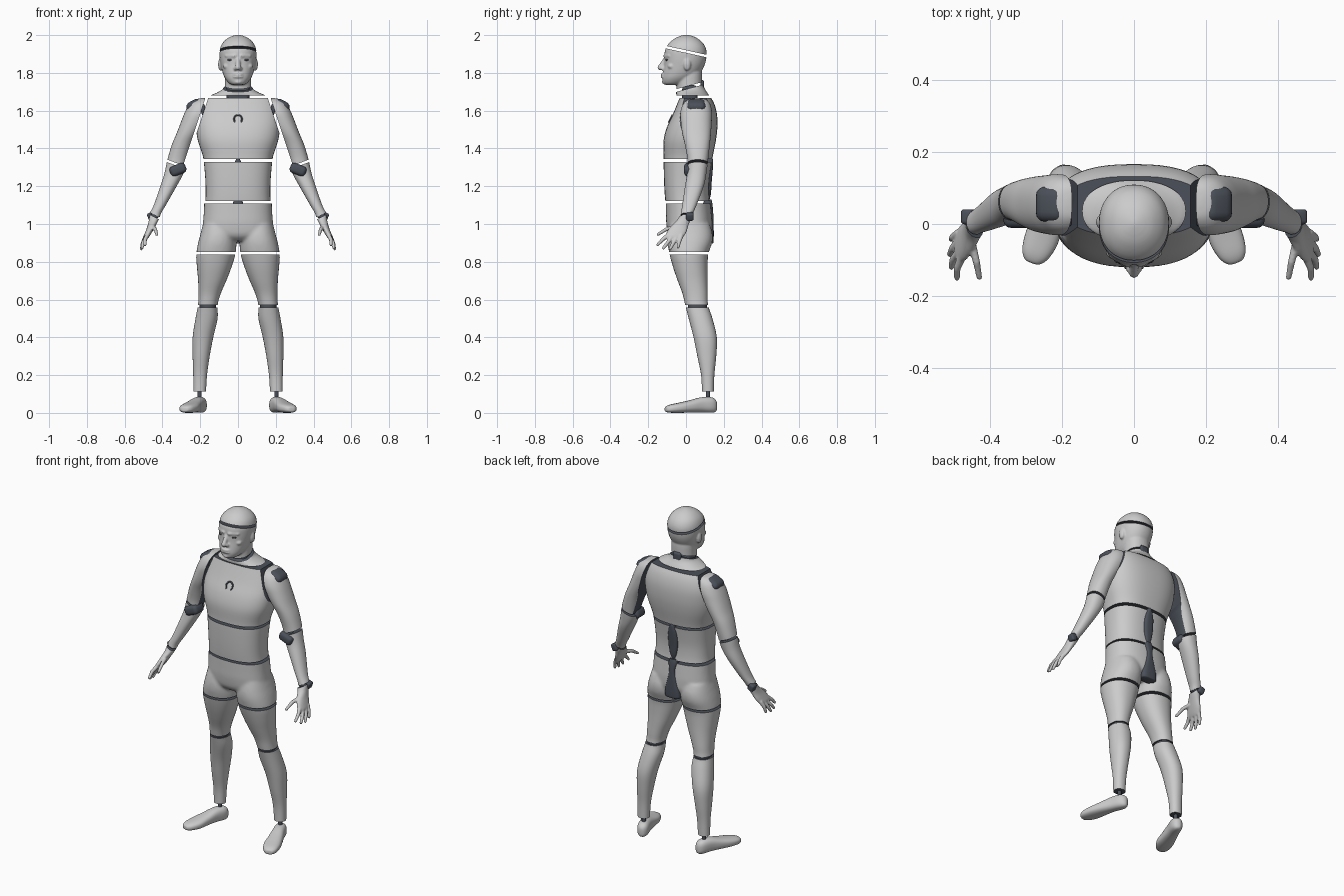
import bpy, bmesh, math
from mathutils import Vector, Matrix

if "Cube" in bpy.data.objects:
    bpy.data.objects.remove(bpy.data.objects["Cube"])

dark = bpy.data.materials.new("dark_joint")
dark.diffuse_color = (0.07, 0.08, 0.10, 1)
dark.use_nodes = True
dark.node_tree.nodes["Principled BSDF"].inputs["Base Color"].default_value = dark.diffuse_color


def spow(v, p):
    return math.copysign(abs(v) ** p, v)


def loft(secs, e=2.2, bm=None, mat=None, n=48, sub=4):
    """Superellipse loft; each section is (z, x0, x1, y0, y1)."""
    bm = bm or bmesh.new()
    mat = mat or Matrix()
    rows = []
    for i in range(len(secs) - 1):
        p = [secs[max(0, min(len(secs) - 1, i + k))] for k in (-1, 0, 1, 2)]
        for s in range(sub + (i == len(secs) - 2)):
            t = s / sub
            rows.append([0.5 * (2 * b + (c - a) * t + (2 * a - 5 * b + 4 * c - d) * t * t
                                + (3 * b - a - 3 * c + d) * t ** 3) for a, b, c, d in zip(*p)])
    rings = []
    for z, x0, x1, y0, y1 in rows:
        ring = []
        for k in range(n):
            a = 2 * math.pi * k / n
            ring.append(bm.verts.new(mat @ Vector((
                (x0 + x1) / 2 + (x1 - x0) / 2 * spow(math.cos(a), 2 / e),
                (y0 + y1) / 2 + (y1 - y0) / 2 * spow(math.sin(a), 2 / e), z))))
        rings.append(ring)
    for r, q in zip(rings, rings[1:]):
        for k in range(n):
            bm.faces.new((r[k], r[(k + 1) % n], q[(k + 1) % n], q[k]))
    bm.faces.new(rings[0][::-1])
    bm.faces.new(rings[-1])
    bmesh.ops.recalc_face_normals(bm, faces=bm.faces[:])
    return bm


def sym(rows):
    return [(z, -w, w, a, b) for z, w, a, b in rows]


def ball(bm, loc, r):
    r = r if isinstance(r, tuple) else (r, r, r)
    bmesh.ops.create_icosphere(bm, subdivisions=2, radius=1,
                               matrix=Matrix.Translation(loc) @ Matrix.Diagonal((*r, 1)))


def chain(bm, pts, r0, r1, n=14):
    """Run of overlapping balls along a polyline, fused later into a tube."""
    pts = [Vector(p) for p in pts]
    m = len(pts) - 1
    for i in range(n * m + 1):
        k = min(i // n, m - 1)
        ball(bm, pts[k].lerp(pts[k + 1], i / n - k), r0 + (r1 - r0) * i / (n * m))


def fuse(bm, voxel, smooth=3):
    me = bpy.data.meshes.new("tmp")
    bm.to_mesh(me)
    ob = bpy.data.objects.new("tmp", me)
    bpy.context.collection.objects.link(ob)
    mod = ob.modifiers.new("r", 'REMESH')
    mod.mode, mod.voxel_size = 'VOXEL', voxel
    out = bmesh.new()
    ev = ob.evaluated_get(bpy.context.evaluated_depsgraph_get())
    out.from_mesh(ev.to_mesh())
    bpy.data.objects.remove(ob)
    for _ in range(smooth):
        bmesh.ops.smooth_vert(out, verts=out.verts[:], factor=0.5,
                              use_axis_x=True, use_axis_y=True, use_axis_z=True)
    return out


def piece(name, src, planes=(), mirror=False, all_dark=False):
    """Cut a copy of src by planes (point, outward normal) and cap in dark."""
    bm = src.copy()
    for f in bm.faces:
        f.material_index = 0
    for co, no in planes:
        g = bmesh.ops.bisect_plane(bm, geom=bm.verts[:] + bm.edges[:] + bm.faces[:], dist=1e-6,
                                   plane_co=co, plane_no=no, clear_outer=True)
        edges = [x for x in g['geom_cut'] if isinstance(x, bmesh.types.BMEdge) and x.is_boundary]
        for f in bmesh.ops.holes_fill(bm, edges=edges, sides=0)['faces']:
            f.material_index = 1
    me = bpy.data.meshes.new(name)
    bm.to_mesh(me)
    bm.free()
    me.materials.append(dark if all_dark else None)
    me.materials.append(dark)
    ob = bpy.data.objects.new(name, me)
    bpy.context.collection.objects.link(ob)
    if mirror:
        ob.modifiers.new("mirror", 'MIRROR').use_clip = False
    return ob


def block(name, loc, size, tilt=0, bevel=0.012, mirror=False):
    bm = bmesh.new()
    bmesh.ops.create_cube(bm, size=1, matrix=Matrix.Diagonal((*size, 1)))
    bmesh.ops.bevel(bm, geom=bm.edges[:], offset=bevel, segments=4, profile=0.5, affect='EDGES')
    bm.transform(Matrix.Translation(loc) @ Matrix.Rotation(math.radians(tilt), 4, 'Y'))
    piece(name, bm, mirror=mirror, all_dark=True)


def above(z):
    return ((0, 0, z), (0, 0, 1))


def below(z):
    return ((0, 0, z), (0, 0, -1))


def gap(co, no, g):
    """The two faces of a slot of width g."""
    co, no = Vector(co), Vector(no).normalized()
    return (co - no * g / 2, no), (co + no * g / 2, -no)


# torso
torso = loft(sym([(1.10, .175, -.107, .128), (1.15, .171, -.112, .122), (1.22, .172, -.116, .122),
                  (1.30, .178, -.118, .132), (1.36, .186, -.118, .142), (1.44, .212, -.119, .158),
                  (1.51, .222, -.102, .166), (1.58, .22, -.070, .164), (1.64, .205, -.045, .148),
                  (1.69, .185, -.025, .118)]), e=2.5)
arm_in, arm_out = gap((.207, 0, 1.54), (.95, 0, .316), .014)
mir_in = (Vector((-arm_in[0].x, 0, arm_in[0].z)), Vector((-arm_in[1].x, 0, arm_in[1].z)))
piece("chest", torso, [above(1.668), below(1.343), arm_in, mir_in])
piece("abdomen", torso, [above(1.328), below(1.122)])

# legs and pelvis
leg = [(1.0, .02, .185, -.085, .125), (.95, .01, .198, -.096, .14), (.9, .008, .211, -.098, .138),
       (.84, .014, .221, -.087, .118), (.77, .035, .217, -.068, .114), (.7, .062, .211, -.044, .114),
       (.63, .092, .209, -.018, .115), (.57, .108, .212, -.004, .117), (.5, .108, .225, .014, .14),
       (.4, .131, .24, .04, .163), (.3, .15, .24, .06, .16), (.2, .164, .237, .08, .15),
       (.1, .17, .236, .085, .147)]
hips = loft(sym([(.91, .1, -.06, .09), (.94, .19, -.092, .132), (1.0, .186, -.104, .138),
                 (1.06, .181, -.106, .134), (1.14, .178, -.107, .126)]), e=2.4)
for s in (1, -1):
    loft(leg[:6], bm=hips, mat=Matrix.Diagonal((s, 1, 1, 1)))
hips = fuse(hips, .008)
piece("pelvis", hips, [above(1.108), below(.852)])
leg_bm = loft(leg[2:])
piece("thigh", leg_bm, [above(.838), below(.571)], True)
piece("shin", leg_bm, [above(.558), below(.112)], True)
piece("knee_joint", loft([(.55, .117, .203, .01, .11), (.58, .117, .203, .01, .11)]),
      mirror=True, all_dark=True)

# feet, lofted from toe to heel and turned outwards
foot_m = (Matrix.Translation((.203, .115, 0)) @ Matrix.Rotation(math.radians(20), 4, 'Z')
          @ Matrix(((1, 0, 0, 0), (0, 0, 1, 0), (0, 1, 0, 0), (0, 0, 0, 1))))
foot = loft([(-.238, -.006, .006, .015, .022), (-.234, -.022, .022, .006, .033),
             (-.21, -.04, .038, .001, .044), (-.16, -.05, .045, 0, .054), (-.1, -.043, .042, .002, .067),
             (-.04, -.036, .036, .003, .082), (.01, -.034, .034, .001, .084),
             (.035, -.027, .027, .003, .076), (.048, -.014, .014, .012, .06),
             (.051, -.003, .003, .03, .04)], e=2.5, mat=foot_m)
piece("foot", foot, mirror=True)
piece("ankle_joint", loft([(.07, .192, .214, .105, .127), (.115, .192, .214, .105, .127)], sub=1),
      mirror=True, all_dark=True)

# arms
arm = loft([(1.666, .178, .19, .05, .07), (1.66, .14, .222, .015, .105), (1.635, .12, .258, -.015, .128),
            (1.59, .13, .282, -.03, .138), (1.54, .165, .302, -.028, .136), (1.48, .208, .325, -.02, .132),
            (1.42, .242, .35, -.006, .126), (1.34, .27, .374, .008, .117), (1.27, .288, .389, .006, .108),
            (1.2, .325, .411, -.005, .094), (1.1, .382, .446, -.02, .056), (1.05, .41, .47, -.028, .034),
            (.98, .43, .49, -.045, .01)])
elbow = gap((.325, .06, 1.315), (.36, 0, -.93), .013)
wrist = gap((.441, 0, 1.042), (.42, 0, -.9), .01)
piece("upper_arm", arm, [arm_out, elbow[0]], True)
piece("forearm", arm, [elbow[1], wrist[0]], True)
block("shoulder_pad", (.228, .055, 1.622), (.088, .1, .068), 28, .028, True)
block("elbow_hinge", (.318, .032, 1.288), (.088, .085, .055), 22, .02, True)
block("wrist_sensor", (.46, .02, 1.04), (.036, .042, .042), 22, .01, True)
block("wrist_joint", (.441, 0, 1.042), (.04, .04, .03), 22, .008, True)
block("armpit_joint", (.182, .01, 1.6), (.03, .03, .07), 20, .008, True)

# hands
hand = loft([(1.05, .408, .468, -.03, .028), (1.02, .421, .472, -.048, .022), (.99, .437, .479, -.078, .012),
             (.96, .453, .49, -.1, .003), (.935, .468, .499, -.108, -.012), (.922, .478, .498, -.1, -.025)])
for k, (knuckle, mid, tip) in enumerate([
        ((.452, -.05, .985), (.438, -.105, .972), (.43, -.148, .945)),
        ((.478, -.09, .945), (.492, -.123, .918), (.492, -.15, .89)),
        ((.482, -.07, .938), (.503, -.098, .9), (.508, -.12, .872)),
        ((.485, -.045, .935), (.505, -.068, .898), (.512, -.084, .868)),
        ((.487, -.025, .938), (.503, -.036, .905), (.508, -.042, .878))]):
    chain(hand, (knuckle, mid, tip), .0125, .0085)
piece("hand", fuse(hand, .004, 2), [wrist[1]], True)

# head and neck
head = loft(sym([(1.736, .022, -.108, -.05), (1.744, .046, -.12, -.005), (1.77, .068, -.125, .04),
                 (1.8, .081, -.122, .075), (1.84, .091, -.116, .098), (1.88, .097, -.114, .108),
                 (1.92, .097, -.111, .108), (1.955, .084, -.092, .092), (1.982, .057, -.06, .062),
                 (1.996, .028, -.028, .032), (2.002, .004, -.002, .006)]), e=2.15)
loft(sym([(1.66, .073, -.048, .095), (1.73, .07, -.05, .085), (1.8, .07, -.05, .085),
          (1.84, .065, -.045, .08)]), bm=head)
chain(head, [(0, -.11, 1.872), (0, -.136, 1.828)], .011, .015)
for s in (1, -1):
    ball(head, (s * .013, -.124, 1.823), .011)
    chain(head, [(s * .018, -.11, 1.889), (s * .062, -.088, 1.89)], .011, .009)
    ball(head, (s * .058, -.078, 1.835), (.022, .02, .016))
    ball(head, (s * .093, .006, 1.845), (.013, .02, .035))
for z in (1.792, 1.779):
    ball(head, (0, -.122, z), (.028, .013, .006))
ball(head, (0, -.114, 1.752), (.022, .014, .012))
head = fuse(head, .005, 2)
cap = gap((0, 0, 1.913), (0, .22, 1), .013)
neck = gap((0, .02, 1.726), (0, -.27, 1), .014)
piece("face", head, [cap[0], neck[1]])
piece("skull_cap", head, [cap[1]])
eyes = bmesh.new()
ball(eyes, (.04, -.098, 1.869), (.017, .012, .007))
piece("eye", eyes, mirror=True, all_dark=True)
yoke = loft(sym([(1.66, .165, -.045, .13), (1.68, .146, -.05, .122), (1.695, .112, -.052, .113),
                 (1.715, .081, -.05, .1), (1.74, .073, -.05, .09), (1.77, .071, -.05, .087)]))
piece("neck_yoke", yoke, [below(1.681), neck[0]])
block("neck_joint", (0, .02, 1.69), (.12, .08, .09), 0, .02)
block("nape_plate", (0, .086, 1.733), (.055, .02, .06))

# spine plates on the back
piece("upper_spine_plate", loft(sym([(1.13, .012, .1, .125), (1.16, .022, .095, .132), (1.22, .031, .095, .136),
      (1.29, .029, .095, .142), (1.335, .014, .1, .144), (1.345, .008, .11, .14)]), 3), all_dark=True)
piece("lower_spine_plate", loft(sym([(.896, .042, .09, .142), (.905, .05, .09, .146), (.95, .046, .09, .147),
      (1.01, .03, .09, .146), (1.06, .02, .09, .144), (1.105, .028, .09, .14), (1.13, .018, .1, .135)]), 3),
      all_dark=True)

# chest ring, open at the bottom
cu = bpy.data.curves.new("chest_ring", 'CURVE')
cu.dimensions, cu.bevel_depth, cu.bevel_resolution = '3D', .0045, 3
sp = cu.splines.new('POLY')
sp.points.add(24)
for i, p in enumerate(sp.points):
    a = math.radians(-50 + 280 * i / 24)
    p.co = (.021 * math.cos(a), -.083 + .011 * math.sin(a), 1.555 + .021 * math.sin(a), 1)
cu.materials.append(dark)
bpy.context.collection.objects.link(bpy.data.objects.new("chest_ring", cu))

# smooth skin, crisp cut edges
for ob in bpy.context.scene.objects:
    ob.select_set(ob.type == 'MESH')
    if ob.type == 'MESH':
        bpy.context.view_layer.objects.active = ob
bpy.ops.object.shade_smooth_by_angle(angle=math.radians(45))
